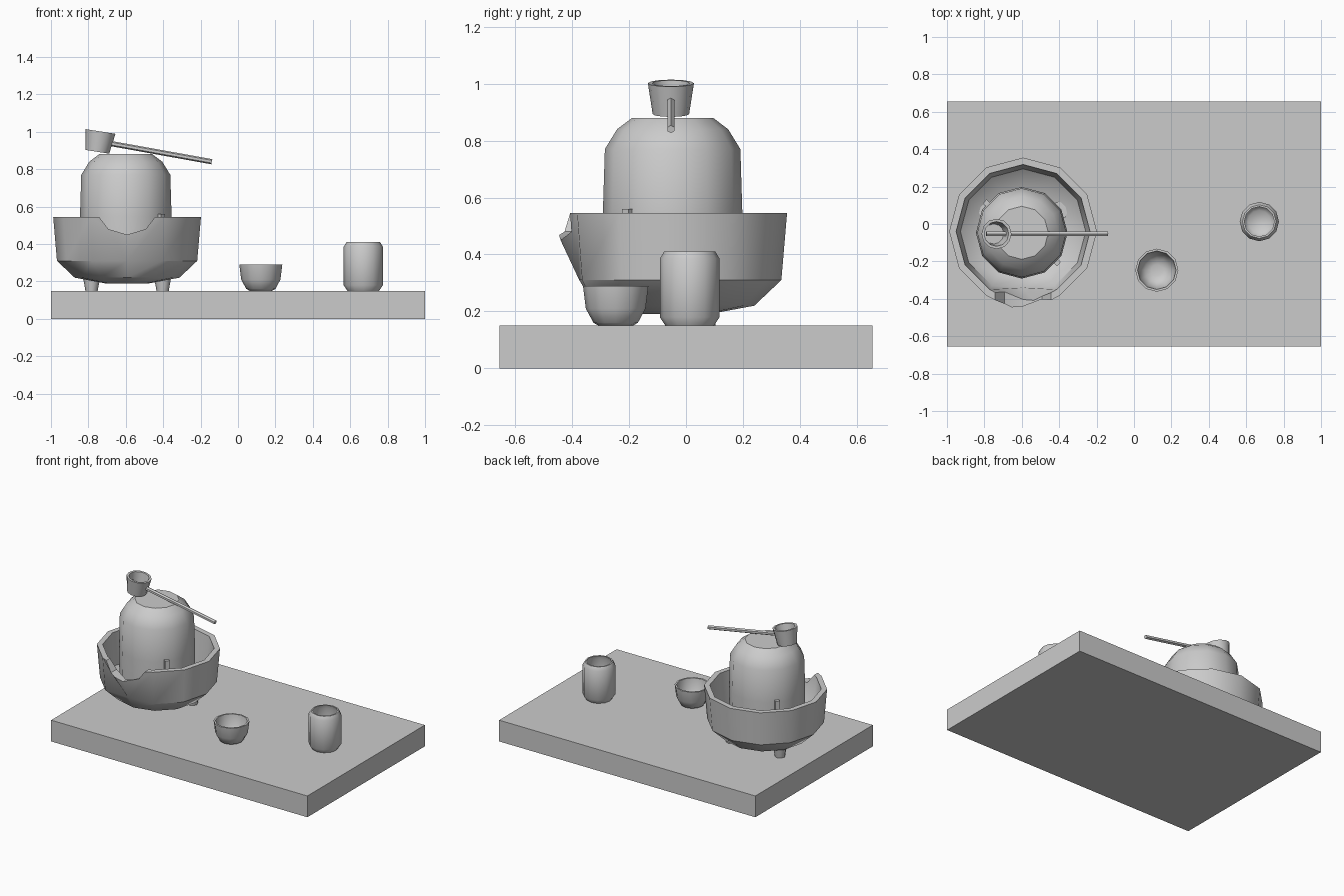
import bpy, bmesh, math
from mathutils import Vector, Matrix

default = bpy.data.objects.get("Cube")
if default:
    bpy.data.objects.remove(default, do_unlink=True)

# One neutral clay colour for everything
clay = bpy.data.materials.new("grey_clay")
clay.use_nodes = True
clay.diffuse_color = (0.6, 0.6, 0.6, 1)
clay.node_tree.nodes["Principled BSDF"].inputs["Base Color"].default_value = (0.6, 0.6, 0.6, 1)


def finish(name, bm, smooth=None):
    """Turn a bmesh into a named object, optionally smooth shaded by angle."""
    bmesh.ops.recalc_face_normals(bm, faces=bm.faces)
    mesh = bpy.data.meshes.new(name)
    bm.to_mesh(mesh)
    bm.free()
    mesh.materials.append(clay)
    obj = bpy.data.objects.new(name, mesh)
    bpy.context.collection.objects.link(obj)
    if smooth:
        activate(obj)
        bpy.ops.object.shade_smooth_by_angle(angle=math.radians(smooth))
    return obj


def activate(obj):
    bpy.ops.object.select_all(action='DESELECT')
    obj.select_set(True)
    bpy.context.view_layer.objects.active = obj


def lathe(profile, sides=12):
    """Rings of (radius, height) joined into walls and capped at both ends."""
    bm = bmesh.new()
    rings = []
    for r, z in profile:
        angles = [math.tau * i / sides - math.pi / 2 for i in range(sides)]
        rings.append([bm.verts.new((r * math.cos(a), r * math.sin(a), z)) for a in angles])
    for low, high in zip(rings, rings[1:]):
        for i in range(sides):
            j = (i + 1) % sides
            bm.faces.new((low[i], low[j], high[j], high[i]))
    bm.faces.new(rings[0][::-1])
    bm.faces.new(rings[-1])
    return bm, rings


def turned(name, profile, location, sides=12, tilt=0.0, smooth=35):
    bm, _ = lathe(profile, sides)
    bm.transform(Matrix.Translation(location) @ Matrix.Rotation(tilt, 4, 'Y'))
    return finish(name, bm, smooth)


def box(name, size, matrix):
    bm = bmesh.new()
    bmesh.ops.create_cube(bm, size=1)
    bm.transform(matrix @ Matrix.Diagonal((*size, 1)))
    return finish(name, bm)


# Base slab
box("base_slab", (2, 1.31, 0.15), Matrix.Translation((0, 0, 0.075)))

# Brazier bowl, with its front column drawn out into a lip
bowl_at = Vector((-0.593, -0.04, 0))
bm, rings = lathe([(0.12, 0.19), (0.28, 0.22), (0.375, 0.31), (0.395, 0.545),
                   (0.358, 0.545), (0.335, 0.32), (0.25, 0.25), (0.1, 0.23)])
for ring, reach in ((2, 0.335), (3, 0.445), (4, 0.41), (5, 0.30)):
    rings[ring][0].co.y = -reach
bm.transform(Matrix.Translation(bowl_at))
bowl = finish("brazier_bowl", bm)

# Notch cut through the front of the bowl rim
bm = bmesh.new()
outline = [(-0.15, 0.545), (-0.1, 0.48), (0, 0.45), (0.1, 0.48), (0.15, 0.545),
           (0.15, 0.7), (-0.15, 0.7)]
face = bm.faces.new([bm.verts.new((x, -0.6, z)) for x, z in outline])
sweep = bmesh.ops.extrude_face_region(bm, geom=[face])
for v in sweep["geom"]:
    if isinstance(v, bmesh.types.BMVert):
        v.co.y = -0.22
bm.transform(Matrix.Translation(bowl_at))
cutter = finish("notch_cutter", bm)
cutter.hide_render = True
cut = bowl.modifiers.new("notch", 'BOOLEAN')
cut.operation = 'DIFFERENCE'
cut.solver = 'EXACT'
cut.object = cutter
activate(bowl)
bpy.ops.object.modifier_apply(modifier=cut.name)
bpy.data.objects.remove(cutter, do_unlink=True)
activate(bowl)
bpy.ops.object.shade_smooth_by_angle(angle=math.radians(35))

# Bowl feet
for side, label in ((-1, "right"), (1, "left")):
    turned("foot_" + label, [(0.033, 0.15), (0.045, 0.22), (0.05, 0.26)],
           bowl_at + Vector((0.19 * side, 0.11, 0)), sides=8, smooth=50)

# Kettle with two small lugs on opposite sides
kettle_at = Vector((-0.6, -0.047, 0))
turned("kettle", [(0.18, 0.25), (0.24, 0.3), (0.245, 0.545), (0.238, 0.77),
                  (0.195, 0.84), (0.142, 0.88)], kettle_at)
for angle, label in ((140, "back"), (-40, "front")):
    turn = Matrix.Rotation(math.radians(angle), 4, 'Z')
    box("kettle_lug_" + label, (0.03, 0.03, 0.1),
        Matrix.Translation(kettle_at) @ turn @ Matrix.Translation((0.245, 0, 0.51)))

# Ladle resting on the kettle
turned("ladle_cup", [(0.064, 0), (0.081, 0.11), (0.066, 0.11), (0.054, 0.015)],
       Vector((-0.752, -0.053, 0.893)), tilt=math.radians(8.9))
start, end = Vector((-0.79, -0.053, 0.957)), Vector((-0.14, -0.053, 0.84))
bm = bmesh.new()
bmesh.ops.create_cone(bm, cap_ends=True, segments=6, radius1=0.014, radius2=0.014,
                      depth=(end - start).length)
bm.transform(Matrix.Translation((start + end) / 2)
             @ (end - start).to_track_quat('Z', 'Y').to_matrix().to_4x4())
finish("ladle_handle", bm)

# Tea bowl and tall cup
turned("tea_bowl", [(0.06, 0.15), (0.078, 0.16), (0.105, 0.21), (0.115, 0.29),
                    (0.103, 0.29), (0.093, 0.215), (0.065, 0.175), (0.03, 0.165)],
       Vector((0.122, -0.247, 0)), smooth=40)
turned("tall_cup", [(0.085, 0.15), (0.105, 0.18), (0.105, 0.385), (0.09, 0.41),
                    (0.08, 0.41), (0.088, 0.385), (0.088, 0.2), (0.06, 0.17)],
       Vector((0.67, 0.013, 0)), smooth=50)
